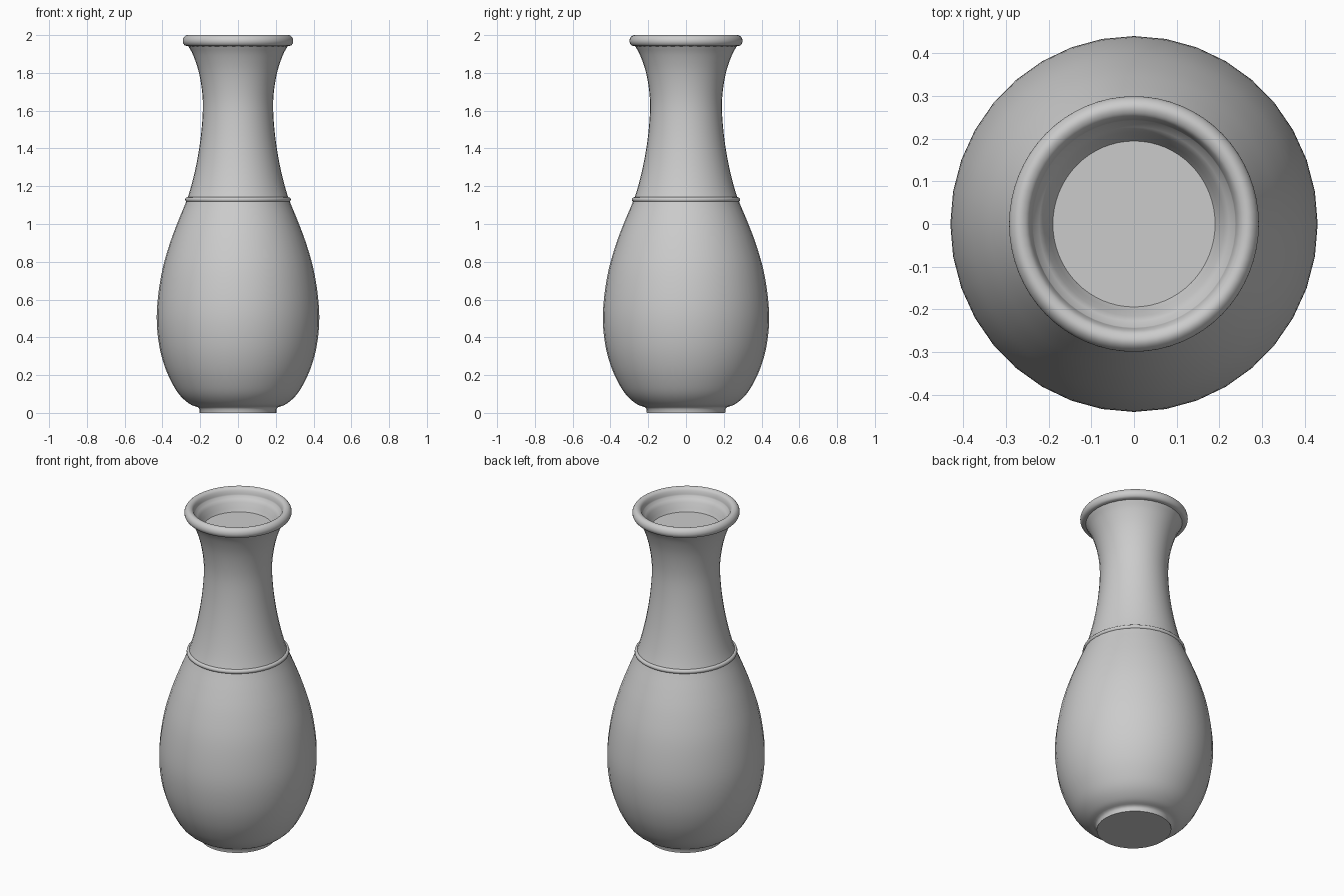
import bpy, bmesh, math
from mathutils import Vector

if "Cube" in bpy.data.objects:
    bpy.data.objects.remove(bpy.data.objects["Cube"])

Y_SCALE = 1.023  # the vase is slightly deeper than wide


def smooth_path(pts, steps=4):
    """Catmull-Rom curve through the (radius, z) points."""
    p = [Vector(q) for q in pts]
    p = [2 * p[0] - p[1]] + p + [2 * p[-1] - p[-2]]
    out = []
    for a, b, c, d in zip(p, p[1:], p[2:], p[3:]):
        for i in range(steps):
            t = i / steps
            out.append(0.5 * (2 * b + (c - a) * t + (2 * a - 5 * b + 4 * c - d) * t * t
                              + (3 * b - a - 3 * c + d) * t ** 3))
    return out + [p[-2]]


def lathe(name, profile, segments, closed=False, cap_start=False, cap_end=False):
    """Spin a (radius, z) profile, listed upward on the outside, around z."""
    bm = bmesh.new()
    rings = []
    for r, z in profile:
        rings.append([bm.verts.new((r * math.sin(2 * math.pi * k / segments),
                                    -r * Y_SCALE * math.cos(2 * math.pi * k / segments), z))
                      for k in range(segments)])
    pairs = list(zip(rings, rings[1:]))
    if closed:
        pairs.append((rings[-1], rings[0]))
    for lo, hi in pairs:
        for k in range(segments):
            n = (k + 1) % segments
            bm.faces.new((lo[k], lo[n], hi[n], hi[k]))
    if cap_start:
        bm.faces.new(rings[0][::-1])
    if cap_end:
        bm.faces.new(rings[-1])
    mesh = bpy.data.meshes.new(name)
    bm.to_mesh(mesh)
    bm.free()
    ob = bpy.data.objects.new(name, mesh)
    bpy.context.collection.objects.link(ob)
    bpy.ops.object.select_all(action='DESELECT')
    ob.select_set(True)
    bpy.context.view_layer.objects.active = ob
    bpy.ops.object.shade_smooth_by_angle(angle=math.radians(40))
    return ob


# Foot, belly and flared neck
foot = [(0.203, 0), (0.204, 0.02)]
belly = [(0.212, 0.03), (0.255, 0.047), (0.305, 0.09), (0.345, 0.15), (0.386, 0.24),
         (0.416, 0.35), (0.43, 0.48), (0.424, 0.61), (0.40, 0.76), (0.36, 0.90),
         (0.315, 1.02), (0.27, 1.13), (0.24, 1.23), (0.214, 1.35), (0.195, 1.48),
         (0.186, 1.61), (0.191, 1.71), (0.209, 1.81), (0.238, 1.895), (0.265, 1.945)]
lathe("vase_body", foot + smooth_path(belly), 36, cap_start=True)

# Thin raised band around the shoulder
band = [(0.267 + 0.013 * math.cos(a), 1.129 + 0.013 * math.sin(a))
        for a in (2 * math.pi * i / 12 for i in range(12))]
lathe("shoulder_band", band, 64, closed=True)

# Rounded lip, running down into the mouth to a flat floor
lip = [(0.262, 1.941), (0.282, 1.946), (0.292, 1.963), (0.290, 1.982), (0.279, 1.996),
       (0.265, 2.0), (0.25, 1.993), (0.242, 1.978), (0.237, 1.957)]
mouth = [(0.222, 1.945), (0.211, 1.928), (0.200, 1.90), (0.190, 1.88)]
lathe("lip_and_mouth", smooth_path(lip, 3) + mouth, 64, cap_end=True)
